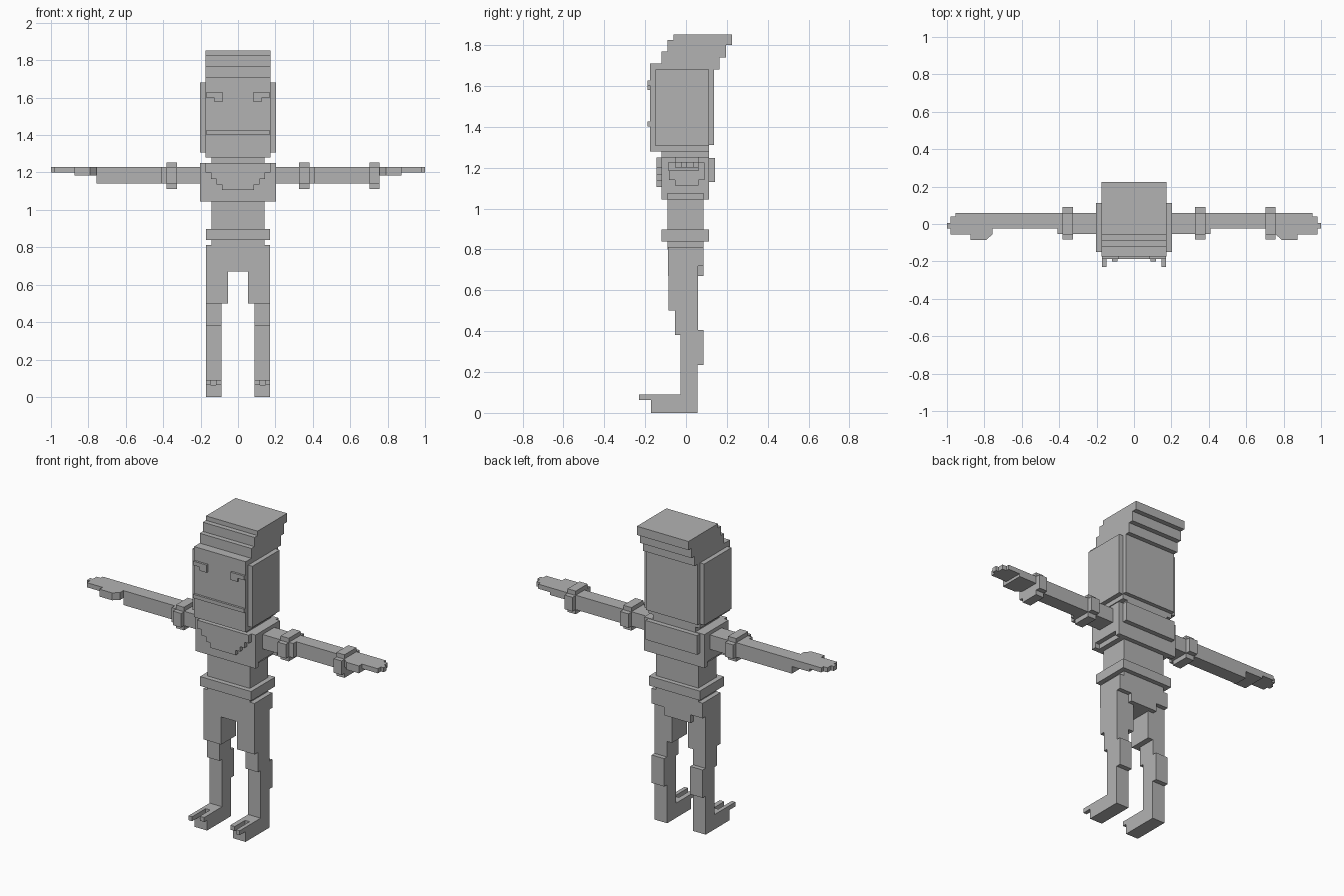
import bpy, bmesh

grey = bpy.data.materials.new("plain_grey")
grey.diffuse_color = (0.45, 0.45, 0.45, 1)


def finish(name, bm):
    bmesh.ops.recalc_face_normals(bm, faces=bm.faces)
    mesh = bpy.data.meshes.new(name)
    bm.to_mesh(mesh)
    bm.free()
    mesh.materials.append(grey)
    obj = bpy.data.objects.new(name, mesh)
    bpy.context.collection.objects.link(obj)


def slab(name, pts, lo, hi, axis):
    """Extrude a 2D outline from lo to hi along axis 0 (x), 1 (y) or 2 (z)."""
    bm = bmesh.new()
    rows = []
    for d in (lo, hi):
        row = []
        for p in pts:
            co = list(p)
            co.insert(axis, d)
            row.append(bm.verts.new(co))
        rows.append(row)
    a, b = rows
    bm.faces.new(a)
    bm.faces.new(b)
    n = len(pts)
    for i in range(n):
        j = (i + 1) % n
        bm.faces.new((a[i], a[j], b[j], b[i]))
    finish(name, bm)


def box(name, x0, x1, y0, y1, z0, z1):
    slab(name, [(x0, y0), (x1, y0), (x1, y1), (x0, y1)], z0, z1, 2)


def side_box(name, s, x0, x1, *yz):
    box(name, min(s * x0, s * x1), max(s * x0, s * x1), *yz)


# Head with a swept-back stepped crown
slab("head", [(-.175, 1.28), (.113, 1.28), (.113, 1.31), (.137, 1.31), (.137, 1.68),
              (.165, 1.68), (.165, 1.74), (.195, 1.74), (.195, 1.80), (.225, 1.80),
              (.225, 1.853), (-.06, 1.853), (-.06, 1.826), (-.09, 1.826), (-.09, 1.77),
              (-.12, 1.77), (-.12, 1.71), (-.175, 1.71)], -.174, .174, 0)
box("mouth", -.172, .172, -.188, -.17, 1.402, 1.425)
box("neck", -.143, .143, -.12, .113, 1.24, 1.285)

# Torso, back plate and stepped chest bib
box("torso", -.203, .203, -.12, .113, 1.075, 1.25)
box("torso_hem", -.175, .175, -.12, .113, 1.045, 1.08)
box("back_plate", -.174, .174, .10, .142, 1.13, 1.247)
half = [(.085, 1.105), (.085, 1.135), (.115, 1.135), (.115, 1.165), (.145, 1.165),
        (.145, 1.20), (.174, 1.20), (.174, 1.25)]
slab("chest_bib", half + [(-x, z) for x, z in reversed(half)], -.145, -.11, 1)

# Waist, belt and hips
box("waist", -.143, .143, -.09, .085, .80, 1.05)
box("belt", -.172, .172, -.12, .113, .84, .897)
box("hips", -.172, .172, -.088, .058, .67, .812)
box("hip_back", -.172, .172, .05, .085, .72, .812)
box("seat_flap", -.09, .09, .05, .085, .67, .73)

for s, side in ((-1, "left"), (1, "right")):
    # Face sides and eyes
    side_box(side + "_ear_plate", s, .17, .202, -.15, .113, 1.307, 1.68)
    side_box(side + "_brow", s, .08, .172, -.188, -.17, 1.602, 1.627)
    side_box(side + "_eye", s, .08, .127, -.188, -.17, 1.58, 1.605)

    # Hem corner blocks
    for y0, y1, end in ((-.12, -.09, "front"), (.085, .113, "back")):
        side_box(f"{side}_{end}_hem_corner", s, .17, .203, y0, y1, 1.045, 1.08)

    # Leg
    side_box(side + "_thigh", s, .054, .172, -.085, .058, .50, .68)
    side_box(side + "_knee", s, .088, .172, -.054, .058, .38, .51)
    side_box(side + "_shin", s, .088, .172, -.028, .056, 0, .39)
    side_box(side + "_calf", s, .088, .172, .05, .085, .235, .405)

    # Foot with two raised toe prongs
    side_box(side + "_foot", s, .088, .172, -.172, -.02, 0, .063)
    side_box(side + "_foot_top", s, .088, .172, -.10, -.02, .06, .09)
    side_box(side + "_outer_toe", s, .148, .172, -.23, -.09, .063, .09)
    side_box(side + "_inner_toe", s, .088, .118, -.20, -.09, .063, .09)

    # Arm
    side_box(side + "_upper_arm", s, .19, .41, -.053, .06, 1.14, 1.228)
    side_box(side + "_forearm", s, .40, .757, -.024, .06, 1.14, 1.228)

    # Hand: palm with thumb, then stepped fingers
    slab(side + "_palm", [(s * x, y) for x, y in
         ((.75, .06), (.875, .06), (.875, -.085), (.79, -.085), (.757, -.055),
          (.757, -.024), (.75, -.024))], 1.183, 1.228, 2)
    slab(side + "_fingers", [(s * x, y) for x, y in
         ((.87, .06), (.955, .06), (.955, .04), (.982, .04), (.982, .005), (1.0, .005),
          (1.0, -.025), (.982, -.025), (.982, -.055), (.87, -.055))], 1.20, 1.228, 2)

    # Arm bands, with a second band on one wrist only
    bands = [("arm_band", .326, .381)] + ([("wrist_band", .702, .757)] if s > 0 else [])
    for name, x0, x1 in bands:
        slab(f"{side}_{name}",
             [(-.055, 1.112), (.06, 1.112), (.06, 1.14), (.09, 1.14), (.09, 1.226),
              (.06, 1.226), (.06, 1.253), (-.055, 1.253), (-.055, 1.226), (-.083, 1.226),
              (-.083, 1.14), (-.055, 1.14)], s * x0, s * x1, 0)
